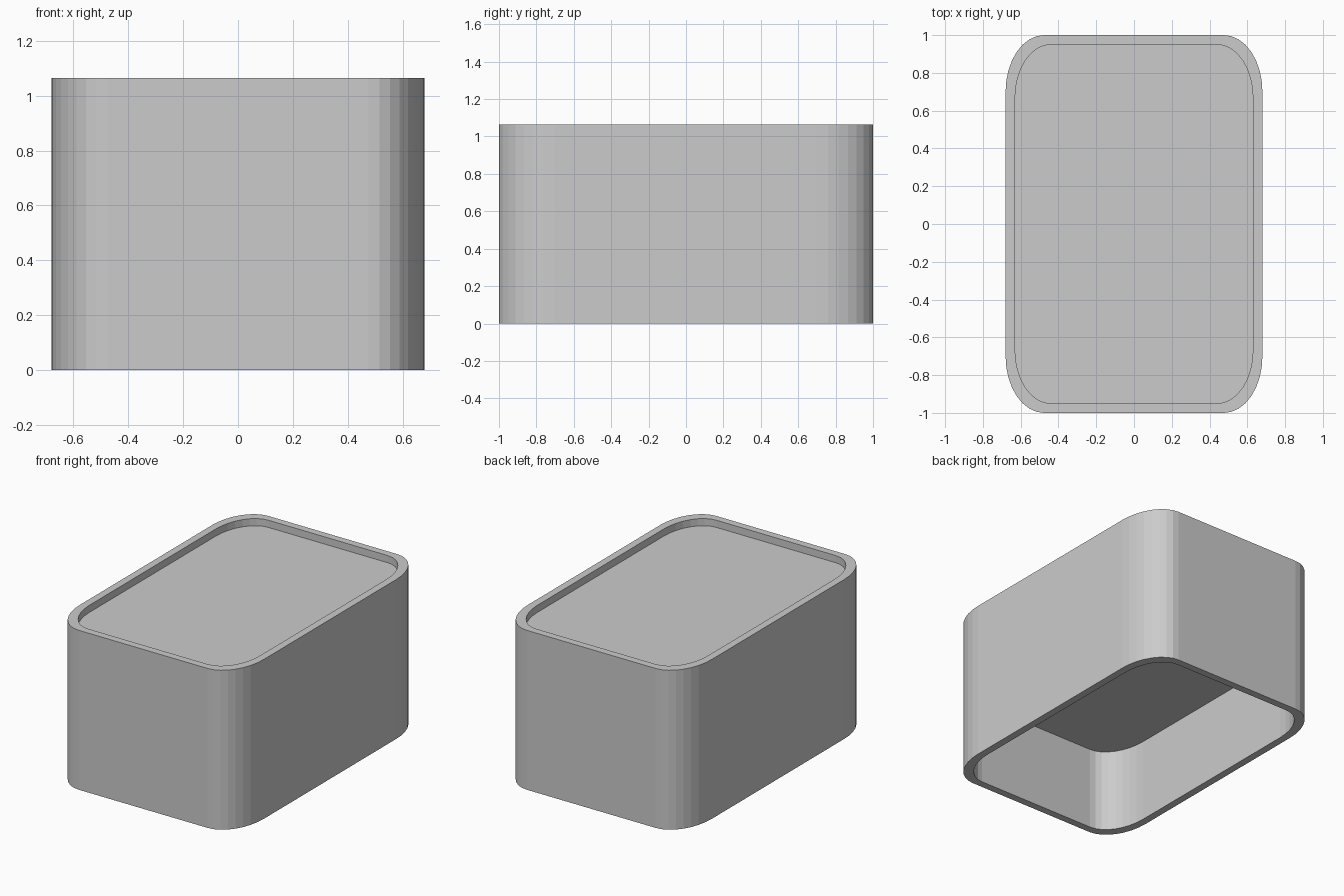
import bpy, bmesh, math

if "Cube" in bpy.data.objects:
    bpy.data.objects.remove(bpy.data.objects["Cube"])

R, SEG = 0.30, 8            # corner radius as a fraction of the half size, sides per corner
OUTER, INNER = (0.68, 1.0), (0.63, 0.95)
TOP, PANEL_TOP, PANEL_BOTTOM = 1.065, 1.017, 0.558


def ring(bm, half, z):
    """Rounded rectangle loop, squashed to the given half sizes."""
    verts = []
    for q, (sx, sy) in enumerate([(1, 1), (-1, 1), (-1, -1), (1, -1)]):
        for i in range(SEG + 1):
            a = (q + i / SEG) * math.pi / 2
            x = sx * (1 - R) + R * math.cos(a)
            y = sy * (1 - R) + R * math.sin(a)
            verts.append(bm.verts.new((x * half[0], y * half[1], z)))
    return verts


def bridge(bm, a, b):
    n = len(a)
    for i in range(n):
        j = (i + 1) % n
        bm.faces.new((a[i], a[j], b[j], b[i]))


bm = bmesh.new()
# Panel underside, inner wall, foot rim, outer wall, top rim, recess wall, panel top
profile = [(INNER, PANEL_BOTTOM), (INNER, 0), (OUTER, 0),
           (OUTER, TOP), (INNER, TOP), (INNER, PANEL_TOP)]
rings = [ring(bm, half, z) for half, z in profile]
for a, b in zip(rings, rings[1:]):
    bridge(bm, a, b)
bm.faces.new(rings[0])
bm.faces.new(rings[-1])
bmesh.ops.recalc_face_normals(bm, faces=bm.faces[:])

mesh = bpy.data.meshes.new("rounded_box")
bm.to_mesh(mesh)
bm.free()
box = bpy.data.objects.new("rounded_box", mesh)
bpy.context.collection.objects.link(box)
